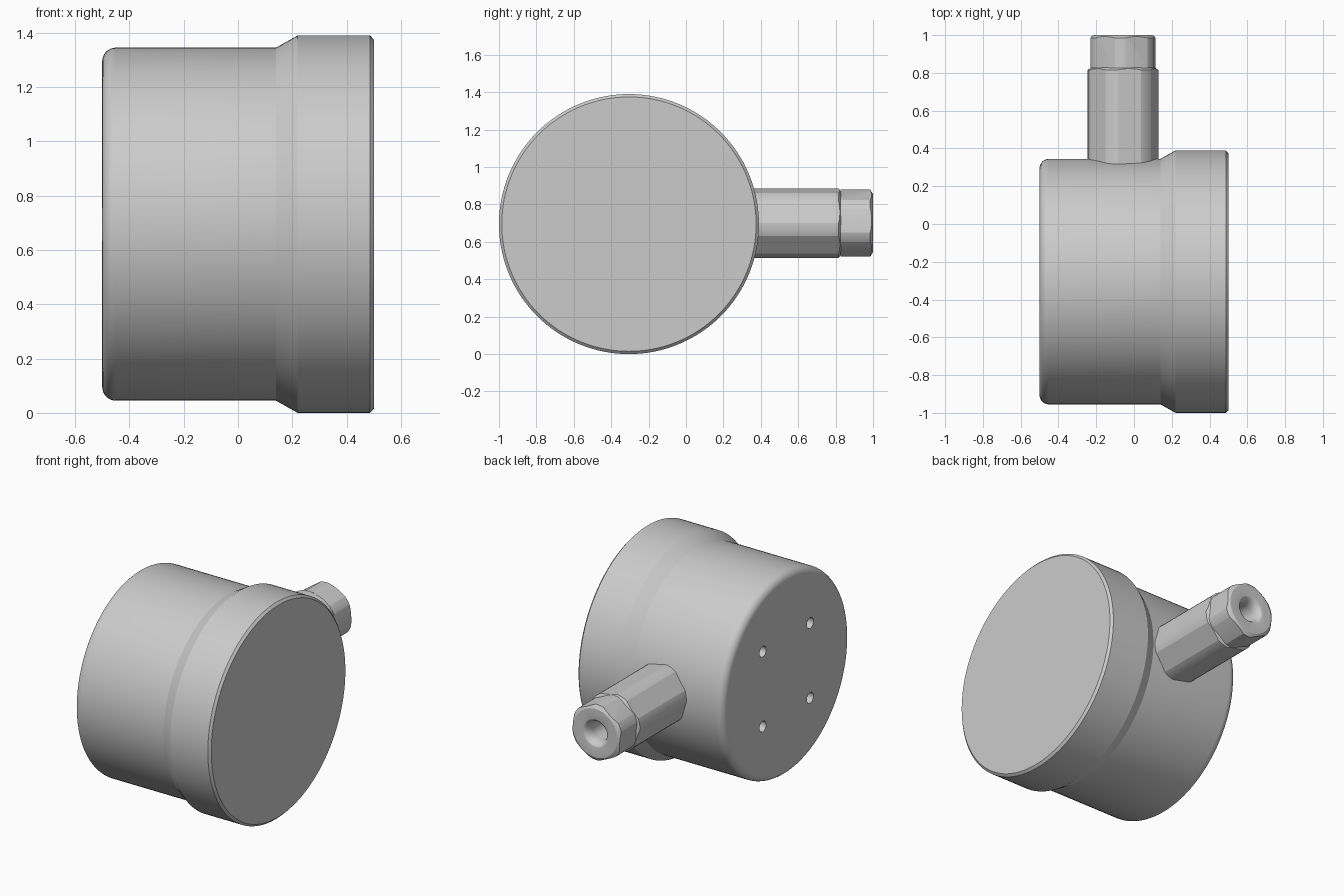
import bpy, bmesh, math
from mathutils import Matrix

if "Cube" in bpy.data.objects:
    bpy.data.objects.remove(bpy.data.objects["Cube"])

CY, CZ = -0.305, 0.695      # case axis (along x)
GX, GZ = -0.058, 0.70       # gland axis (along y)
X_AXIS = Matrix.Translation((0, CY, CZ)) @ Matrix.Rotation(math.pi / 2, 4, 'Y')
Y_AXIS = Matrix.Translation((GX, 0, GZ)) @ Matrix.Rotation(-math.pi / 2, 4, 'X')


def lathe(name, profile, matrix, sides=96, turn=0.0):
    """Closed solid of revolution from (radius, height) points, first and last ends capped."""
    bm = bmesh.new()
    rings = []
    for r, h in profile:
        rings.append([bm.verts.new((r * math.cos(turn + 2 * math.pi * i / sides),
                                    r * math.sin(turn + 2 * math.pi * i / sides), h))
                      for i in range(sides)])
    for a, b in zip(rings, rings[1:]):
        for i in range(sides):
            j = (i + 1) % sides
            bm.faces.new((a[i], a[j], b[j], b[i]))
    bm.faces.new(rings[0][::-1])
    bm.faces.new(rings[-1])
    bmesh.ops.recalc_face_normals(bm, faces=bm.faces)
    bm.transform(matrix)
    mesh = bpy.data.meshes.new(name)
    bm.to_mesh(mesh)
    bm.free()
    ob = bpy.data.objects.new(name, mesh)
    bpy.context.collection.objects.link(ob)
    return ob


def boolean(ob, cutter, operation):
    """Apply a boolean and remove its cutter."""
    bpy.context.view_layer.objects.active = ob
    mod = ob.modifiers.new("cut", 'BOOLEAN')
    mod.operation, mod.object, mod.solver = operation, cutter, 'EXACT'
    cutter.hide_render = True
    bpy.ops.object.modifier_apply(modifier=mod.name)
    bpy.data.objects.remove(cutter)


def smooth(ob, angle):
    bpy.ops.object.select_all(action='DESELECT')
    ob.select_set(True)
    bpy.context.view_layer.objects.active = ob
    bpy.ops.object.shade_smooth_by_angle(angle=math.radians(angle))


def hex_part(name, y0, y1, corner, clip, chamfer, turn):
    """Hexagonal bar along y, corners rounded and end chamfered by a turned blank."""
    ob = lathe(name, [(corner, y0), (corner, y1)], Y_AXIS, 6, math.radians(turn))
    blank = lathe("blank", [(clip, y0 - 0.05), (clip, y1 - chamfer),
                            (clip - 1.6 * chamfer, y1 + 0.0001)], Y_AXIS)
    boolean(ob, blank, 'INTERSECT')
    return ob


def bore():
    """Round-lipped cable hole."""
    lip = [(0.06 + 0.035 * (1 - math.cos(t * math.pi / 12)),
            0.94 + 0.0601 * math.sin(t * math.pi / 12)) for t in range(7)]
    return lathe("bore", [(0.06, 0.55)] + lip, Y_AXIS, 48)


# Case: rounded rear edge, stepped front collar, chamfered front rim
fillet = [(0.60 + 0.05 * math.sin(t * math.pi / 16), -0.45 - 0.05 * math.cos(t * math.pi / 16))
          for t in range(9)]
case = lathe("case", fillet + [(0.65, 0.14), (0.695, 0.22), (0.695, 0.486), (0.68, 0.5)],
             X_AXIS, 128)

# Four mounting holes in the rear face
for sy in (-1, 1):
    for sz in (-1, 1):
        place = Matrix.Translation((0, sy * 0.24, sz * 0.24)) @ X_AXIS
        boolean(case, lathe("drill", [(0.034, -0.6), (0.034, -0.4)], place, 32), 'DIFFERENCE')
smooth(case, 25)

# Cable gland: long body and end nut, bored through
gland_body = hex_part("gland_body", 0.25, 0.83, 0.204, 0.187, 0.014, 11)
gland_nut = hex_part("gland_nut", 0.825, 1.0, 0.193, 0.179, 0.015, -35)
for part in (gland_body, gland_nut):
    boolean(part, bore(), 'DIFFERENCE')
    smooth(part, 20)
